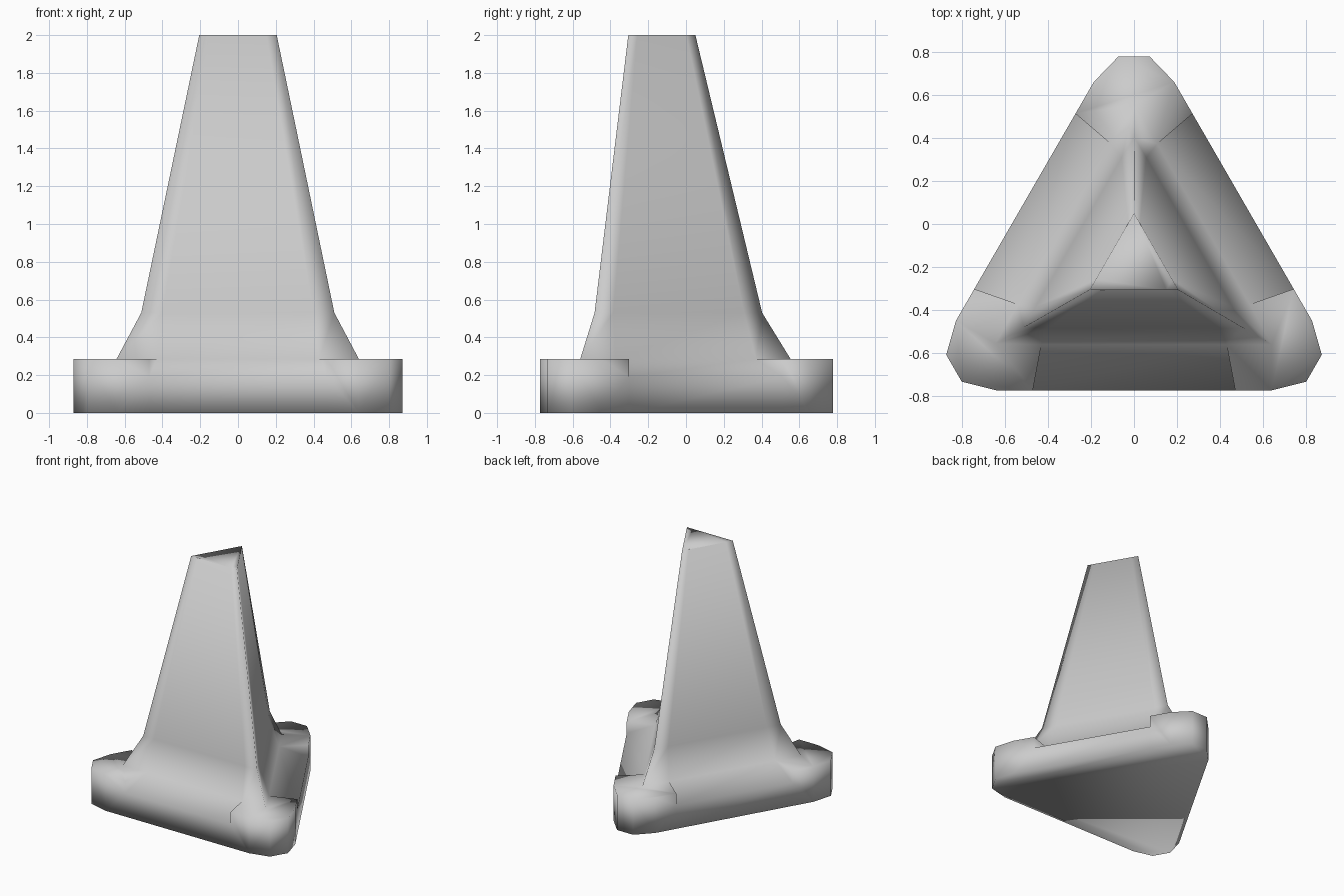
import bpy, bmesh
from math import radians
from mathutils import Vector, Matrix

if "Cube" in bpy.data.objects:
    bpy.data.objects.remove(bpy.data.objects["Cube"])

CY = -0.187           # triangle centre lies in front of the origin
STEP, TOP = 0.19, 0.285

bm = bmesh.new()


def point(k, x, y, z):
    """Point given relative to the front side, turned to side k."""
    p = Matrix.Rotation(radians(120 * k), 3, 'Z') @ Vector((x, y, z))
    return bm.verts.new(p + Vector((0, CY, 0)))


def face(*verts):
    return bm.faces.new(verts)


# spire sections: half width, apothem, support loop half width, height
levels = [(0.64, 0.373, 0.43, TOP), (0.51, 0.297, 0.40, 0.53), (0.205, 0.1185, 0.15, 2.0)]

sides = []
for k in range(3):
    s = {}
    for m in (-1, 1):
        outline = [(0.47, -0.585), (0.64, -0.585), (0.80, -0.545)]
        s['low', m] = [point(k, m * x, y, 0) for x, y in outline]
        s['high', m] = [point(k, m * x, y, TOP) for x, y in outline]
        s['step', m] = point(k, m * 0.47, -0.585, STEP)
        s['loop', m] = [point(k, m * w, -a, z) for _, a, w, z in levels]
    s['edge'] = [point(k, h, -a, z) for h, a, _, z in levels]
    sides.append(s)

for k, s in enumerate(sides):
    n, prev = sides[(k + 1) % 3], sides[k - 1]
    # bar between corner blocks: wall and sloping top
    face(s['low', -1][0], s['low', 1][0], s['step', 1], s['step', -1])
    face(s['step', -1], s['step', 1], s['loop', 1][0], s['loop', -1][0])
    # corner block walls
    for m in (-1, 1):
        lo, hi = s['low', m], s['high', m]
        face(lo[0], lo[1], hi[1], hi[0], s['step', m])
        face(lo[1], lo[2], hi[2], hi[1])
        face(s['step', m], hi[0], s['loop', m][0])
    face(s['low', 1][2], n['low', -1][2], n['high', -1][2], s['high', 1][2])
    # corner block top
    face(*s['high', 1], *reversed(n['high', -1]),
         n['loop', -1][0], s['edge'][0], s['loop', 1][0])
    # spire side, with support loops beside the edges
    cols = [prev['edge'], s['loop', -1], s['loop', 1], s['edge']]
    for a, b in zip(cols, cols[1:]):
        for i in range(2):
            face(a[i], b[i], b[i + 1], a[i + 1])

# spire cap and underside
face(*[v for s in sides for v in (s['loop', -1][2], s['loop', 1][2], s['edge'][2])])
face(*[v for s in sides for v in (*reversed(s['low', -1]), *s['low', 1])])

bmesh.ops.recalc_face_normals(bm, faces=bm.faces)
for f in bm.faces:
    f.smooth = True
mesh = bpy.data.meshes.new("triangular_spire")
bm.to_mesh(mesh)
bm.free()
bpy.context.collection.objects.link(bpy.data.objects.new("triangular_spire", mesh))
